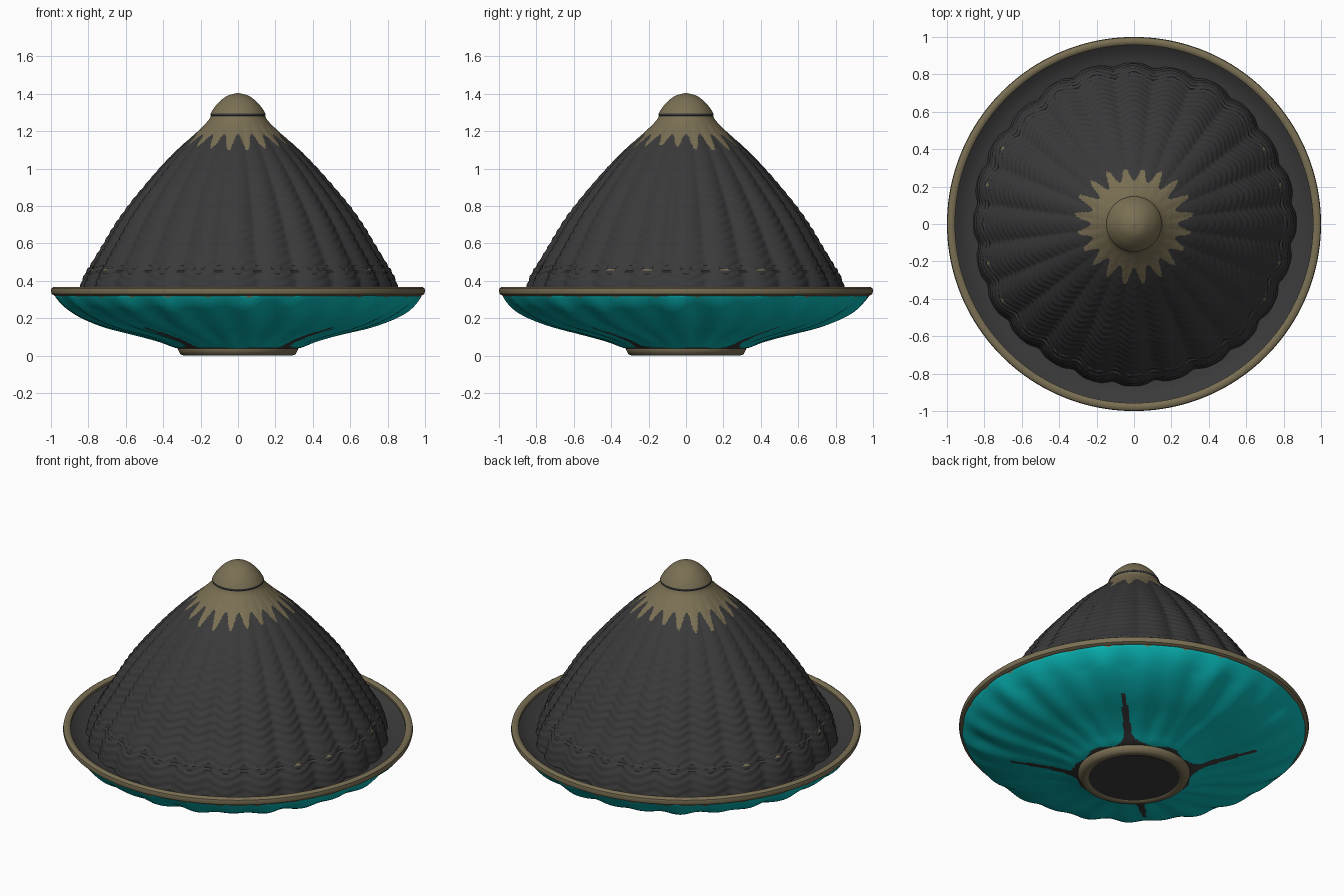
import bpy, bmesh
from math import sin, cos, pi, tau, atan2, hypot, exp

if "Cube" in bpy.data.objects:
    bpy.data.objects.remove(bpy.data.objects["Cube"], do_unlink=True)


def material(name, rgb):
    m = bpy.data.materials.new(name)
    m.use_nodes = True
    m.diffuse_color = (*rgb, 1)
    m.node_tree.nodes["Principled BSDF"].inputs["Base Color"].default_value = (*rgb, 1)
    return m


MATS = [material("charcoal", (0.042, 0.042, 0.042)),
        material("antique_tan", (0.195, 0.16, 0.088)),
        material("teal", (0.003, 0.5, 0.5))]
DARK, TAN, TEAL = range(len(MATS))


def curve(pts, steps):
    """Catmull-Rom samples through a short (radius, height) profile."""
    out = []
    ext = [pts[0], *pts, pts[-1]]
    for i in range(len(pts) - 1):
        a, b, c, d = ext[i:i + 4]
        for k in range(steps):
            t = k / steps
            out.append(tuple(0.5 * (2 * q + (r - p) * t + (2 * p - 5 * q + 4 * r - s) * t * t
                                    + (3 * q - p - 3 * r + s) * t ** 3)
                             for p, q, r, s in zip(a, b, c, d)))
    return out + [pts[-1]]


def lathe(name, profile, colour, relief=None, cols=360, closed=False, angle=0.7):
    """Revolve a profile; relief offsets the radius, colour picks each face's material."""
    bm = bmesh.new()
    rings = []
    for r, z in profile:
        ring = []
        for i in range(cols):
            a = tau * i / cols
            q = max(0, r + (relief(a, r, z) if relief else 0))
            ring.append(bm.verts.new((q * cos(a), q * sin(a), z)))
        rings.append(ring)
    pairs = list(zip(rings, rings[1:]))
    if closed:
        pairs.append((rings[-1], rings[0]))
    for lo, hi in pairs:
        for i in range(cols):
            j = (i + 1) % cols
            bm.faces.new((lo[i], lo[j], hi[j], hi[i]))
    bmesh.ops.remove_doubles(bm, verts=bm.verts, dist=1e-5)
    bmesh.ops.recalc_face_normals(bm, faces=bm.faces)
    for f in bm.faces:
        c = f.calc_center_median()
        f.material_index = colour(atan2(c.y, c.x), hypot(c.x, c.y), c.z) if callable(colour) else colour
    me = bpy.data.meshes.new(name)
    bm.to_mesh(me)
    bm.free()
    for m in MATS:
        me.materials.append(m)
    ob = bpy.data.objects.new(name, me)
    bpy.context.collection.objects.link(ob)
    bpy.context.view_layer.objects.active = ob
    bpy.ops.object.select_all(action='DESELECT')
    ob.select_set(True)
    bpy.ops.object.shade_smooth_by_angle(angle=angle)
    return ob


# Fluted cone with stepped bands near its base
def cone_relief(a, r, z):
    if z > 1.26:
        return 0
    fade = min(1, (1.26 - z) / 0.5)
    flute = 0.024 * abs(cos(12 * a)) - 0.014 + 0.006 * sin(7 * a + 1)
    wavy = z + 0.012 * cos(24 * a)
    band = exp(-((z - 0.46) / 0.06) ** 2)
    step = ((wavy / 0.034) % 1) - 0.5
    return fade * (flute + 0.003 * sin(wavy * 150) * (1 - band)) + 0.013 * band * step


# Tan cap ending in pointed rays, a dark groove, and flecks along the bands
def cone_colour(a, r, z):
    if 1.279 < z < 1.296:
        return DARK
    ray = (0.5 - 0.5 * cos(20 * a)) ** 1.3
    if z > 1.185 - ray * (0.075 + 0.015 * sin(3 * a)):
        return TAN
    rib = (a + pi / 24) % (pi / 12) - pi / 24
    if abs(cos(a)) > 0.75 and abs(sin(a)) > 0.08 and 0.452 < z < 0.468 and abs(rib) < 0.03:
        return TAN
    return DARK


lathe("fluted_cone", curve([(0.86, 0.28), (0.83, 0.4), (0.775, 0.5), (0.715, 0.6), (0.655, 0.7),
                            (0.585, 0.8), (0.505, 0.9), (0.42, 1.0), (0.325, 1.1), (0.225, 1.19),
                            (0.165, 1.25), (0.146, 1.28), (0.146, 1.295), (0.112, 1.345),
                            (0.06, 1.388), (0, 1.405)], 11), cone_colour, cone_relief)

# Shallow tray between cone and rim
lathe("tray", [(0.8, 0.3), (0.88, 0.305), (0.93, 0.325), (0.965, 0.35)], DARK, cols=128)

# Rounded rim
lathe("rim", [(0.957, 0.335), (0.957, 0.358), (0.967, 0.367), (0.985, 0.368), (0.997, 0.36),
              (1.0, 0.345), (0.996, 0.33), (0.98, 0.32), (0.965, 0.322)], TAN, cols=160, closed=True)


# Wrinkled bowl
def bowl_relief(a, r, z):
    fade = max(0, min(1, (r - 0.34) / 0.2, (0.99 - r) / 0.1))
    return fade * (0.012 * sin(26 * a + 3 * r) + 0.009 * sin(17 * a - 4 * r))


# Four dark streaks and a ragged collar; scalloped tan drips under the rim
def bowl_colour(a, r, z):
    d = abs((a % (pi / 2)) - pi / 4) * r
    if r < 0.335 + 0.012 * sin(9 * a) + 0.05 * exp(-(d / 0.045) ** 2):
        return DARK
    if r < 0.7 and d < 0.012 + 0.014 * (0.7 - r) / 0.35:
        return DARK
    if z > 0.325 - 0.012 * max(0, sin(28 * a)) ** 2:
        return TAN
    return TEAL


lathe("bowl", curve([(0.3, 0.035), (0.345, 0.045), (0.42, 0.075), (0.54, 0.11), (0.7, 0.15),
                     (0.83, 0.2), (0.92, 0.255), (0.97, 0.305), (0.985, 0.335)], 7),
      bowl_colour, bowl_relief)

# Foot ring with its dark base
lathe("foot_ring", [(0.32, 0.05), (0.32, 0.03), (0.308, 0.008), (0.29, 0), (0.265, 0.001),
                    (0.255, 0.01)], TAN, cols=96)
lathe("foot_base", [(0.262, 0.006), (0, 0.006)], DARK, cols=96)
